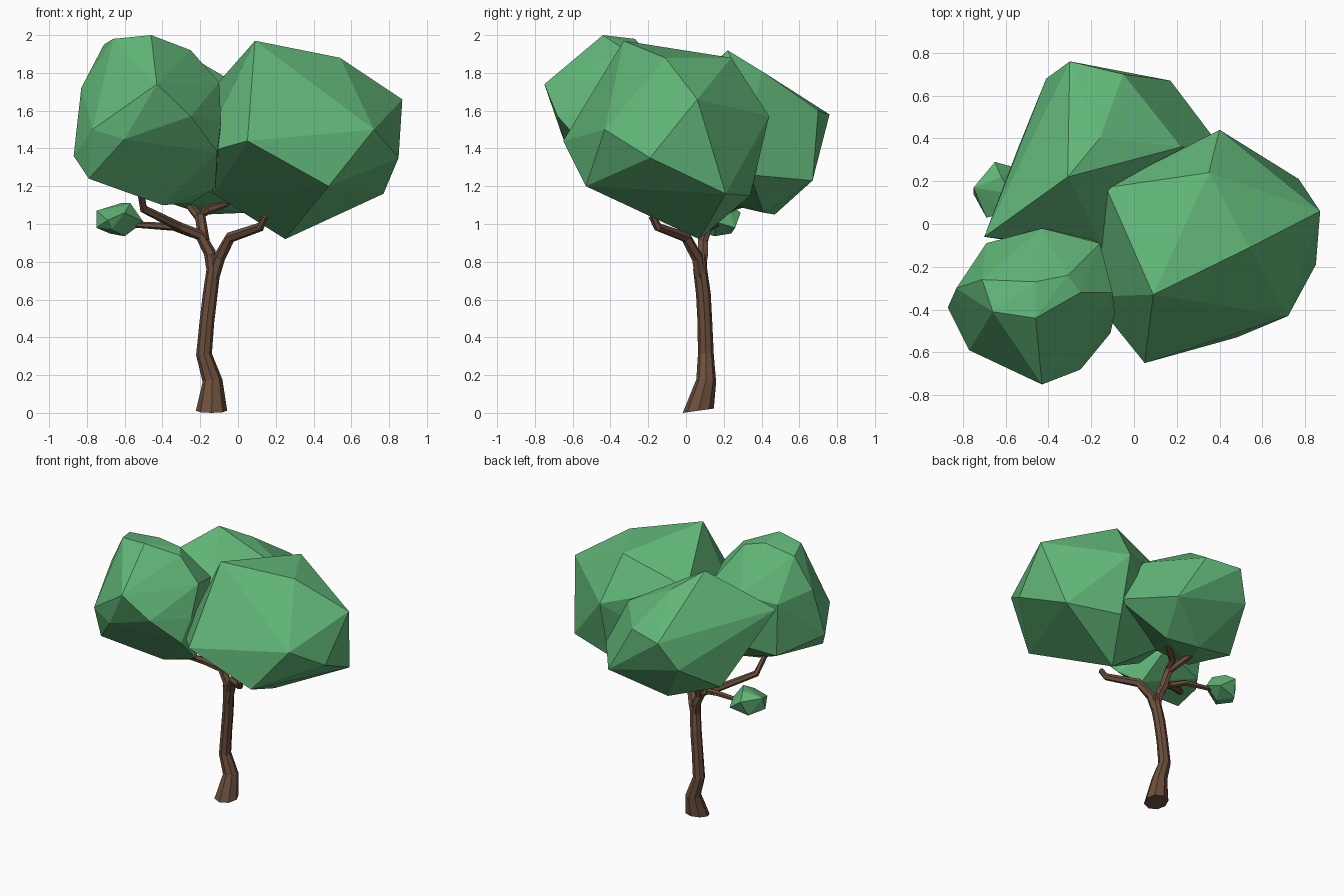
import bpy, bmesh, math
from mathutils import Vector


def material(name, rgb):
    m = bpy.data.materials.new(name)
    m.diffuse_color = (*rgb, 1)
    return m


BARK = material("bark", (0.15, 0.078, 0.046))
LEAF = material("leaf", (0.122, 0.475, 0.19))


def finish(name, bm, mat):
    bmesh.ops.recalc_face_normals(bm, faces=bm.faces)
    me = bpy.data.meshes.new(name)
    bm.to_mesh(me)
    bm.free()
    me.materials.append(mat)
    ob = bpy.data.objects.new(name, me)
    bpy.context.collection.objects.link(ob)
    return ob


def limb(name, path, sides):
    """Faceted tube through (x, y, z, radius) points, capped at both ends."""
    bm = bmesh.new()
    pts = [Vector(p[:3]) for p in path]
    rings = []
    for i, p in enumerate(pts):
        d = (pts[min(i + 1, len(pts) - 1)] - pts[max(i - 1, 0)]).normalized()
        if i == 0 and p.z < 0.05:
            d = Vector((0, -0.14, 1)).normalized()  # slightly tilted foot
        ref = Vector((0, 1, 0)) if abs(d.y) < 0.8 else Vector((0, 0, 1))
        u = d.cross(ref).normalized()
        v = d.cross(u)
        r = path[i][3]
        rings.append([bm.verts.new(p + r * (u * math.cos(a) + v * math.sin(a)))
                      for a in (math.tau * k / sides for k in range(sides))])
    for a, b in zip(rings, rings[1:]):
        for k in range(sides):
            n = (k + 1) % sides
            bm.faces.new((a[k], a[n], b[n], b[k]))
    bm.faces.new(rings[0])
    bm.faces.new(rings[-1])
    return finish(name, bm, BARK)


def foliage(name, points):
    """Flat-faced leaf clump: convex hull of its corner points."""
    bm = bmesh.new()
    for p in points:
        bm.verts.new(p)
    bmesh.ops.convex_hull(bm, input=bm.verts)
    loose = [v for v in bm.verts if not v.link_faces]
    bmesh.ops.delete(bm, geom=loose, context='VERTS')
    return finish(name, bm, LEAF)


# Trunk with flared foot
limb("trunk", [(-0.14, 0.065, 0.0115, 0.083), (-0.135, 0.107, 0.17, 0.053),
               (-0.18, 0.105, 0.31, 0.042), (-0.165, 0.1, 0.48, 0.039),
               (-0.147, 0.092, 0.63, 0.039), (-0.13, 0.075, 0.76, 0.037),
               (-0.14, 0.075, 0.84, 0.032)], 8)

# Branches
limb("right_branch", [(-0.13, 0.075, 0.72, 0.032), (-0.1, 0.06, 0.82, 0.032),
                      (-0.04, 0.0, 0.93, 0.029), (0.12, -0.15, 0.985, 0.024),
                      (0.14, -0.18, 1.04, 0.019)], 6)
limb("left_branch", [(-0.135, 0.075, 0.77, 0.034), (-0.15, 0.09, 0.85, 0.032),
                     (-0.2, 0.09, 0.94, 0.029), (-0.31, 0.04, 0.985, 0.025),
                     (-0.5, -0.11, 1.08, 0.022), (-0.52, -0.2, 1.2, 0.018)], 6)
limb("upper_branch", [(-0.18, 0.09, 0.91, 0.03), (-0.2, 0.13, 1.04, 0.028),
                      (-0.17, 0.2, 1.07, 0.024), (-0.06, 0.28, 1.11, 0.019)], 6)
limb("back_branch", [(-0.2, 0.13, 1.03, 0.026), (-0.25, 0.25, 1.09, 0.022),
                     (-0.28, 0.4, 1.14, 0.017)], 6)
limb("side_twig", [(-0.24, 0.08, 0.95, 0.023), (-0.34, 0.13, 0.985, 0.021),
                   (-0.6, 0.17, 1.0, 0.015)], 6)

# Leaf clumps
foliage("right_foliage", [
    (0.09, -0.33, 1.97), (0.54, -0.11, 1.88), (0.72, -0.43, 1.5),
    (0.05, -0.65, 1.44), (0.87, 0.06, 1.66), (0.85, -0.19, 1.35),
    (0.77, 0.21, 1.16), (0.48, -0.53, 1.2), (0.25, 0.07, 0.92),
    (0.35, 0.24, 1.88), (0.4, 0.44, 1.57), (0.4, 0.34, 1.15),
    (-0.13, 0.17, 1.72), (-0.2, -0.34, 1.37), (-0.13, -0.1, 1.16),
    (-0.15, 0.12, 1.2)])
foliage("front_foliage", [
    (-0.46, -0.44, 2.0), (-0.65, -0.47, 1.87), (-0.66, -0.41, 1.98),
    (-0.71, -0.26, 1.95), (-0.46, -0.27, 1.98), (-0.31, -0.24, 1.94),
    (-0.43, -0.75, 1.74), (-0.25, -0.32, 1.92), (-0.87, -0.39, 1.36),
    (-0.83, -0.3, 1.72), (-0.79, -0.48, 1.24), (-0.77, -0.59, 1.5),
    (-0.6, -0.65, 1.45), (-0.25, -0.68, 1.57), (-0.11, -0.51, 1.38),
    (-0.1, -0.32, 1.75), (-0.09, -0.42, 1.54), (-0.4, -0.3, 1.1),
    (-0.25, -0.22, 1.11), (-0.12, -0.32, 1.19), (-0.43, -0.02, 1.68),
    (-0.69, -0.09, 1.65), (-0.16, -0.09, 1.7), (-0.66, -0.12, 1.25),
    (-0.3, -0.03, 1.3)])
foliage("back_foliage", [
    (-0.31, 0.22, 1.92), (-0.16, 0.4, 1.81), (-0.3, 0.76, 1.58),
    (-0.41, 0.68, 1.38), (-0.54, 0.36, 1.17), (-0.7, -0.06, 1.63),
    (-0.05, 0.7, 1.6), (0.17, 0.67, 1.23), (0.42, 0.34, 1.26),
    (0.22, 0.36, 1.61), (-0.18, 0.47, 1.05), (0.06, 0.41, 1.06),
    (-0.14, -0.12, 1.55), (-0.42, -0.1, 1.5), (-0.1, 0.08, 1.18),
    (-0.35, 0.15, 1.12)])
foliage("small_foliage", [
    (-0.65, 0.29, 1.06), (-0.75, 0.17, 1.07), (-0.75, 0.14, 0.98),
    (-0.69, 0.03, 1.02), (-0.6, 0.05, 1.06), (-0.62, 0.22, 1.11),
    (-0.57, 0.14, 1.11), (-0.5, 0.16, 1.01), (-0.6, 0.15, 0.935),
    (-0.54, 0.26, 0.98), (-0.68, 0.24, 0.95), (-0.67, 0.06, 0.97)])
